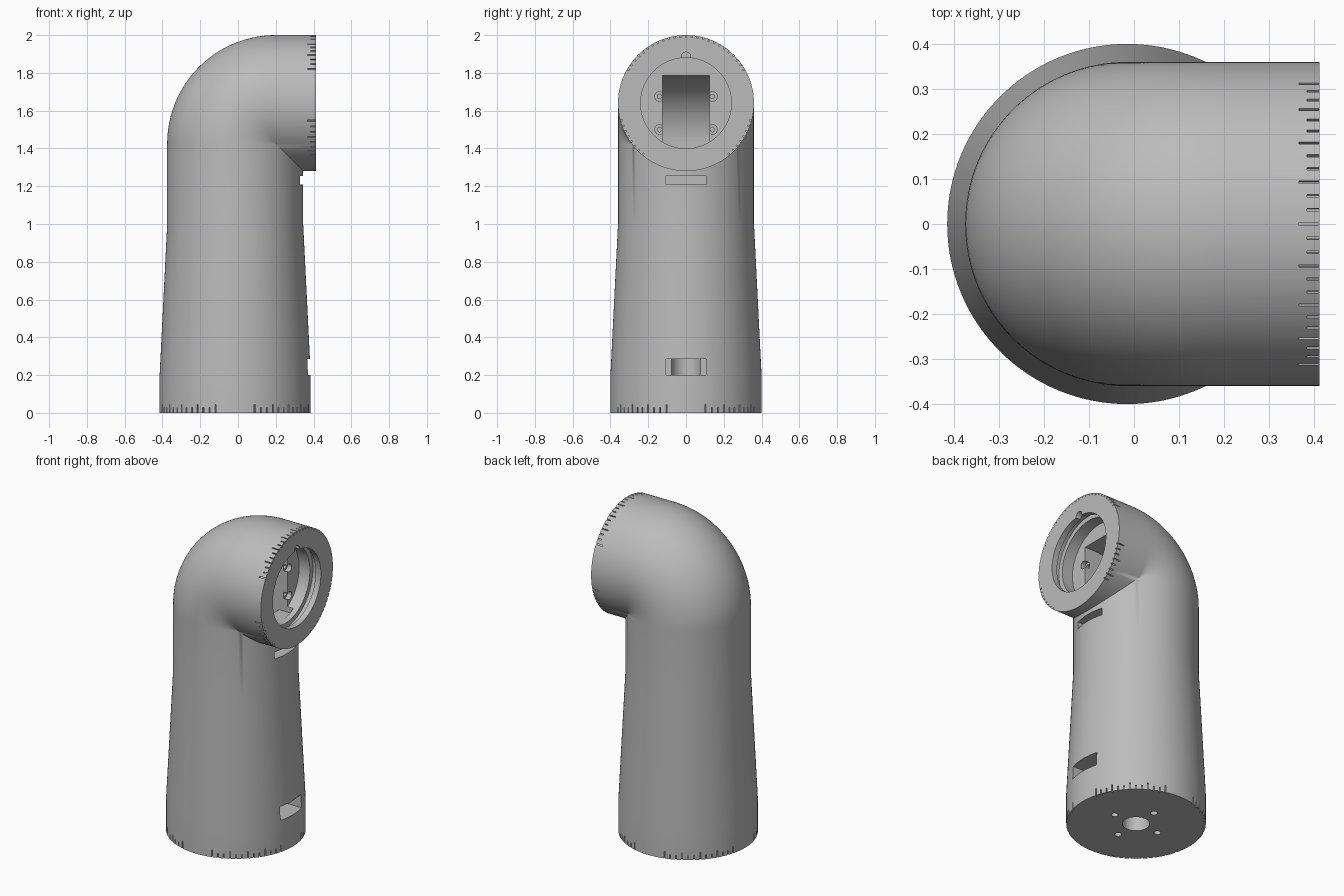
import bpy, bmesh, math
from mathutils import Matrix, Vector

old = bpy.data.objects.get("Cube")
if old:
    bpy.data.objects.remove(old, do_unlink=True)

AXIS_X, AXIS_Z = -0.015, 1.64        # centre lines of the upright and the outlet
TUBE_R, BASE_R = 0.36, 0.40
PIVOT_X, PIVOT_Z = 0.20, 1.425       # centre of the elbow
BEND = PIVOT_X - AXIS_X
MOUTH_X = 0.412
SIDES = 128

grey = bpy.data.materials.new("plain grey")
grey.use_nodes = True
grey.diffuse_color = (0.5, 0.5, 0.5, 1)
grey.node_tree.nodes["Principled BSDF"].inputs["Base Color"].default_value = (0.5, 0.5, 0.5, 1)


def make_object(name, bm):
    bmesh.ops.recalc_face_normals(bm, faces=bm.faces)
    mesh = bpy.data.meshes.new(name)
    bm.to_mesh(mesh)
    bm.free()
    mesh.materials.append(grey)
    obj = bpy.data.objects.new(name, mesh)
    bpy.context.collection.objects.link(obj)
    return obj


def loft(bm, rings):
    """Bridge equal rings of points and cap both ends."""
    rows = [[bm.verts.new(p) for p in ring] for ring in rings]
    n = len(rows[0])
    for a, b in zip(rows, rows[1:]):
        for i in range(n):
            j = (i + 1) % n
            bm.faces.new((a[i], a[j], b[j], b[i]))
    bm.faces.new(rows[0][::-1])
    bm.faces.new(rows[-1])


def add_box(bm, centre, size, turn=Matrix()):
    place = Matrix.Translation(centre) @ turn @ Matrix.Diagonal((*size, 1))
    bmesh.ops.create_cube(bm, size=1, matrix=place)


def add_rod(bm, radius, start, end, sides=32):
    start, end = Vector(start), Vector(end)
    way = end - start
    turn = way.to_track_quat('Z', 'Y').to_matrix().to_4x4()
    bmesh.ops.create_cone(bm, cap_ends=True, segments=sides, radius1=radius, radius2=radius,
                          depth=way.length, matrix=Matrix.Translation((start + end) / 2) @ turn)


# Body: tapered upright, elbow mitred on its inner side, and short outlet
angles = [math.tau * i / SIDES for i in range(SIDES)]


def upright_ring(z, r):
    return [(AXIS_X - r * math.cos(a), r * math.sin(a), z) for a in angles]


def bend_ring(turn):
    ring = []
    for a in angles:
        reach = BEND + TUBE_R * math.cos(a)
        y = TUBE_R * math.sin(a)
        if reach > 0:
            ring.append((PIVOT_X - reach * math.cos(turn), y, PIVOT_Z + reach * math.sin(turn)))
        else:
            ring.append((PIVOT_X - reach, y, PIVOT_Z + reach))
    return ring


bm = bmesh.new()
rings = [upright_ring(0, BASE_R), upright_ring(0.2, BASE_R), upright_ring(1.0, TUBE_R)]
rings += [bend_ring(math.pi / 2 * i / 32) for i in range(33)]
rings.append([(MOUTH_X, TUBE_R * math.sin(a), AXIS_Z + TUBE_R * math.cos(a)) for a in angles])
loft(bm, rings)
bmesh.ops.remove_doubles(bm, verts=bm.verts, dist=1e-5)
body = make_object("elbow_body", bm)

cutters = []

# Round recess in the mouth with a hidden groove behind the lip
bm = bmesh.new()
profile = [(0.5, 0.24), (0.375, 0.24), (0.375, 0.27), (0.335, 0.27), (0.335, 0.24), (0.26, 0.24)]
loft(bm, [[(x, r * math.sin(a), AXIS_Z + r * math.cos(a)) for a in angles] for x, r in profile])
cutters.append(make_object("mouth_recess", bm))

# Rectangular channel that follows the elbow
bm = bmesh.new()
outer = 0.36
path = [(0.3, PIVOT_Z + outer)]
for i in range(25):
    t = math.pi / 2 * i / 24
    path.append((PIVOT_X - outer * math.sin(t), PIVOT_Z + outer * math.cos(t)))
path += [(PIVOT_X - outer, 1.0), (0.2, 1.0), (0.2, 1.4), (0.3, 1.4)]
loft(bm, [[(x, y, z) for x, z in path] for y in (-0.125, 0.125)])
cutters.append(make_object("inner_channel", bm))

# Screw holes around the channel, with counterbores, and the key notch in the lip
bm = bmesh.new()
for y in (-0.14, 0.14):
    for z in (1.5, 1.675):
        add_rod(bm, 0.012, (0.18, y, z), (0.232, y, z), 16)
add_rod(bm, 0.025, (0.34, 0, 1.885), (0.5, 0, 1.885), 24)
cutters.append(make_object("screw_holes", bm))
bm = bmesh.new()
for y in (-0.14, 0.14):
    for z in (1.5, 1.675):
        add_rod(bm, 0.025, (0.23, y, z), (0.3, y, z), 24)
cutters.append(make_object("counterbores", bm))

# Bore and four fixing holes in the base
bm = bmesh.new()
add_rod(bm, 0.078, (AXIS_X, 0, -0.1), (AXIS_X, 0, 1.05), 48)
for i in range(4):
    a = math.pi / 2 * i
    x, y = AXIS_X + 0.16 * math.cos(a), 0.16 * math.sin(a)
    add_rod(bm, 0.02, (x, y, -0.1), (x, y, 0.12), 20)
cutters.append(make_object("base_holes", bm))

# Two slots below the mouth
bm = bmesh.new()
add_box(bm, (0.25, 0, 0.243), (0.5, 0.21, 0.085))
add_box(bm, (0.37, 0, 1.232), (0.24, 0.21, 0.044))
cutters.append(make_object("slots", bm))

# Engraved scale marks, longer every third one
bm = bmesh.new()
for deg in range(0, 360, 5):
    a = math.radians(deg)
    length = 0.045 if deg % 15 == 0 else 0.028
    if 12 < deg % 90 < 78:
        spot = (AXIS_X + BASE_R * math.cos(a), BASE_R * math.sin(a), 0)
        add_box(bm, spot, (0.024, 0.006, 2 * length), Matrix.Rotation(a, 4, 'Z'))
    side = min(deg, 360 - deg)
    if side <= 60 or 105 <= side <= 140:
        spot = (MOUTH_X, TUBE_R * math.sin(a), AXIS_Z + TUBE_R * math.cos(a))
        add_box(bm, spot, (2 * length, 0.006, 0.024), Matrix.Rotation(-a, 4, 'X'))
cutters.append(make_object("scale_marks", bm))

# Cut everything out, then smooth the round surfaces
bpy.context.view_layer.objects.active = body
for cutter in cutters:
    mod = body.modifiers.new(cutter.name, 'BOOLEAN')
    mod.operation, mod.solver, mod.object = 'DIFFERENCE', 'EXACT', cutter
    bpy.ops.object.modifier_apply(modifier=mod.name)
    bpy.data.objects.remove(cutter, do_unlink=True)
bpy.ops.object.select_all(action='DESELECT')
body.select_set(True)
bpy.ops.object.shade_smooth_by_angle(angle=math.radians(30))
